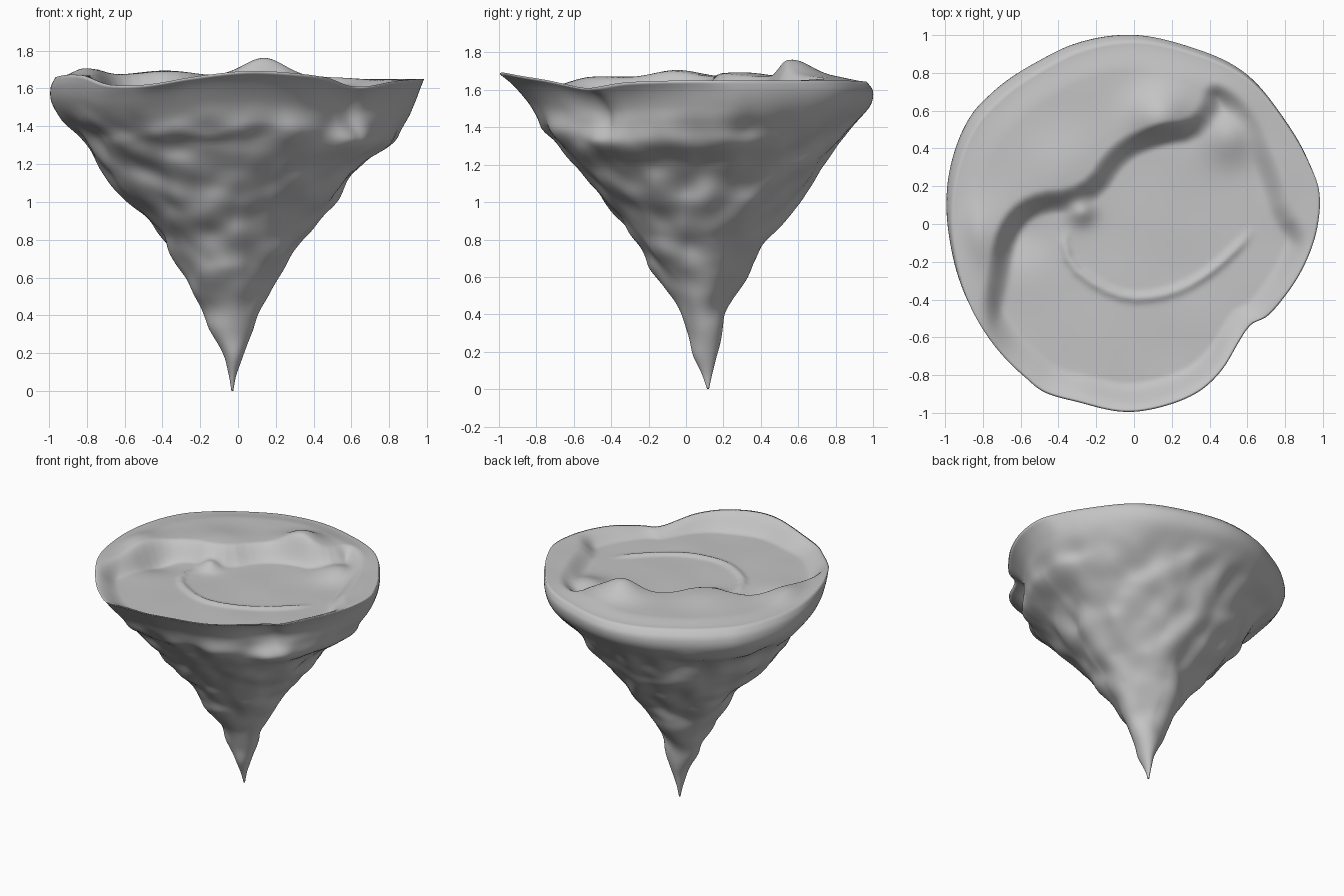
import bpy, bmesh, math
from mathutils import Vector, noise

if "Cube" in bpy.data.objects:
    bpy.data.objects.remove(bpy.data.objects["Cube"])

# ---------- helpers ----------
def interp(xs, ys, x):
    """Smooth (cubic) interpolation through sample points."""
    i = 0
    while i < len(xs) - 2 and x > xs[i + 1]:
        i += 1
    def slope(k):
        a, b = max(k - 1, 0), min(k + 1, len(xs) - 1)
        return (ys[b] - ys[a]) / (xs[b] - xs[a])
    h = xs[i + 1] - xs[i]
    t = min(max((x - xs[i]) / h, 0), 1)
    return ((2*t**3 - 3*t**2 + 1) * ys[i] + (t**3 - 2*t**2 + t) * h * slope(i)
            + (3*t**2 - 2*t**3) * ys[i + 1] + (t**3 - t**2) * h * slope(i + 1))

def smooth(a, b, x):
    t = min(max((x - a) / (b - a), 0), 1)
    return t * t * (3 - 2 * t)

def bell(x, centre, width):
    return math.exp(-((x - centre) / width)**2)

def wrap(pairs):
    """Make an angle table cyclic."""
    p = sorted(pairs)
    p = [(a - 360, v) for a, v in p[-3:]] + p + [(a + 360, v) for a, v in p[:3]]
    return [a for a, _ in p], [v for _, v in p]

def rounded(poly):
    """Cut the corners of a polygon twice."""
    for _ in range(2):
        out = []
        for (ax, ay), (bx, by) in zip(poly, poly[1:] + poly[:1]):
            out += [(ax * .75 + bx * .25, ay * .75 + by * .25), (ax * .25 + bx * .75, ay * .25 + by * .75)]
        poly = out
    return poly

def signed_dist(poly, x, y):
    """Distance to polygon edge, positive inside."""
    inside, best = False, 9.0
    for (ax, ay), (bx, by) in zip(poly, poly[1:] + poly[:1]):
        if (ay > y) != (by > y) and x < (bx - ax) * (y - ay) / (by - ay) + ax:
            inside = not inside
        dx, dy = bx - ax, by - ay
        t = min(max(((x - ax) * dx + (y - ay) * dy) / (dx * dx + dy * dy), 0), 1)
        best = min(best, math.hypot(x - ax - t * dx, y - ay - t * dy))
    return best if inside else -best

def blob(x, y, cx, cy, r, h):
    return h * math.exp(-((x - cx)**2 + (y - cy)**2) / (r * r))

# ---------- measured shapes ----------
outline = [(0, 1), (.3, .94), (.6, .8), (.8, .57), (.93, .35), (.985, .2), (.975, 0),
           (.92, -.17), (.8, -.37), (.7, -.48), (.62, -.52), (.55, -.62), (.45, -.78),
           (.34, -.88), (.15, -.96), (-.05, -.99), (-.3, -.94), (-.5, -.88), (-.6, -.8),
           (-.8, -.58), (-.9, -.4), (-.97, -.15), (-.99, .05), (-.96, .3), (-.85, .56),
           (-.75, .67), (-.5, .85), (-.3, .95)]
out_a, out_r = wrap([(math.degrees(math.atan2(y, x)) % 360, math.hypot(x, y)) for x, y in outline])
rim_a, rim_z = wrap([(0, 1.65), (30, 1.65), (60, 1.65), (90, 1.645), (120, 1.65), (150, 1.655),
                     (180, 1.66), (210, 1.67), (225, 1.62), (240, 1.62), (255, 1.66),
                     (270, 1.69), (280, 1.69), (300, 1.66), (320, 1.61), (340, 1.64)])
# height, west, east, south, north extents
rows = [(0, -.035, -.025, .113, .123), (.08, -.048, -.01, .085, .14), (.2, -.08, .035, .03, .17),
        (.44, -.215, .13, -.03, .235), (.66, -.305, .24, -.18, .335), (.8, -.4, .34, -.27, .44),
        (1, -.59, .5, -.43, .595), (1.2, -.73, .67, -.6, .73), (1.33, -.81, .82, -.71, .8),
        (1.43, -.92, .89, -.78, .89), (1.52, -.98, .93, -.85, .97), (1.6, -.985, .96, -.925, .985),
        (1.65, -.96, .98, -.99, .95)]
cols = list(zip(*rows))
hollow = rounded([(-.78, -.36), (-.73, -.02), (-.57, .16), (-.27, .18), (-.12, .42), (.1, .52),
                  (.34, .55), (.4, .78), (.62, .64), (.76, .3), (.85, 0), (1.2, -.2), (1.2, -1.3),
                  (-1.2, -1.3), (-.87, -.6)])
basin = rounded([(-.42, -.16), (-.1, -.4), (.2, -.38), (.45, -.23), (.66, 0), (.65, .3),
                 (.4, .45), (.1, .6), (-.25, .25)])

def top_height(x, y):
    """Raised bank at the back and left, lower floor with a thin curved lip."""
    bank = 1.665 - .02 * smooth(.4, .8, x)
    bank += blob(x, y, .14, .57, .15, .095) + blob(x, y, -.82, -.05, .17, .045)
    bank += blob(x, y, -.4, .3, .2, .03)
    lip = bell(signed_dist(basin, x, y), 0, .025) * (1 - smooth(-.15, 0, y))
    floor = 1.568 + .016 * lip
    floor += blob(x, y, .5, .47, .14, .06) + blob(x, y, -.28, .07, .07, .05)
    floor += blob(x, y, .88, .08, .1, .04) - blob(x, y, -.62, -.04, .15, .04)
    k = smooth(-.02, .12, signed_dist(hollow, x, y))
    return bank + (floor - bank) * k + .008 * noise.noise(Vector((x * 3, y * 3, 0)))

# ---------- floating rock island ----------
N, SIDE, TOP = 240, 96, 72
bm = bmesh.new()
rings = []
angles = [360 * i / N for i in range(N)]
shape = [interp(out_a, out_r, a) / .985 for a in angles]
rimz = [interp(rim_a, rim_z, a) for a in angles]

# rocky underside
for j in range(SIDE + 1):
    z = 1.65 * j / SIDE
    w, e, s, n = (interp(cols[0], c, z) for c in cols[1:])
    blend = smooth(1.1, 1.58, z)
    ring = []
    for a, k, rz in zip(angles, shape, rimz):
        c, sn = math.cos(math.radians(a)), math.sin(math.radians(a))
        k = 1 + (k - 1) * blend
        p = Vector(((w + e) / 2 + (e - w) / 2 * c * k, (s + n) / 2 + (n - s) / 2 * sn * k, z))
        # broad lumps and a front ledge, fading towards the rim and tip
        amp = smooth(0, .7, z) * (1 - smooth(1.32, 1.52, z))
        d = .03 * noise.noise(p * 3.6) + .035 * noise.noise(p * 6 + Vector((3, 1, 2)))
        d += bell(a, 265, 30) * .025 * smooth(1.3, 1.36, z + .08 * noise.noise(p * 4))
        d *= amp
        # fuller belly at the back left and front right
        d += .04 * bell(a, 130, 35) * bell(z, 1.4, .1) + .03 * bell(a, 318, 25) * bell(z, 1.32, .1)
        p.x += d * c
        p.y += d * sn
        if z > 1.2:
            p.z = 1.2 + (z - 1.2) * (rz - 1.2) / .45
        ring.append(bm.verts.new(p))
    rings.append(ring)

# top surface, from the lip inwards
rim = [v.co.copy() for v in rings[-1]]
for j in range(1, TOP):
    f = 1 - j / TOP
    ring = []
    for p in rim:
        x, y = p.x * f, p.y * f
        h = top_height(x, y)
        ring.append(bm.verts.new((x, y, h + (p.z - h) * smooth(.84, 1, f))))
    rings.append(ring)

for r0, r1 in zip(rings, rings[1:]):
    for i in range(N):
        bm.faces.new((r0[i], r0[(i + 1) % N], r1[(i + 1) % N], r1[i]))
for ring, z in ((rings[0], 0), (rings[-1], top_height(0, 0))):
    q = sum((v.co for v in ring), Vector()) / N
    centre = bm.verts.new((q.x, q.y, z))
    for i in range(N):
        bm.faces.new((ring[i], ring[(i + 1) % N], centre))
bmesh.ops.recalc_face_normals(bm, faces=bm.faces[:])
for f in bm.faces:
    f.smooth = True

mesh = bpy.data.meshes.new("floating_rock_island")
bm.to_mesh(mesh)
bm.free()
island = bpy.data.objects.new("floating_rock_island", mesh)
bpy.context.collection.objects.link(island)

mat = bpy.data.materials.new("light grey stone")
mat.diffuse_color = (.55, .55, .55, 1)
mat.use_nodes = True
mat.node_tree.nodes["Principled BSDF"].inputs["Base Color"].default_value = mat.diffuse_color
mesh.materials.append(mat)
